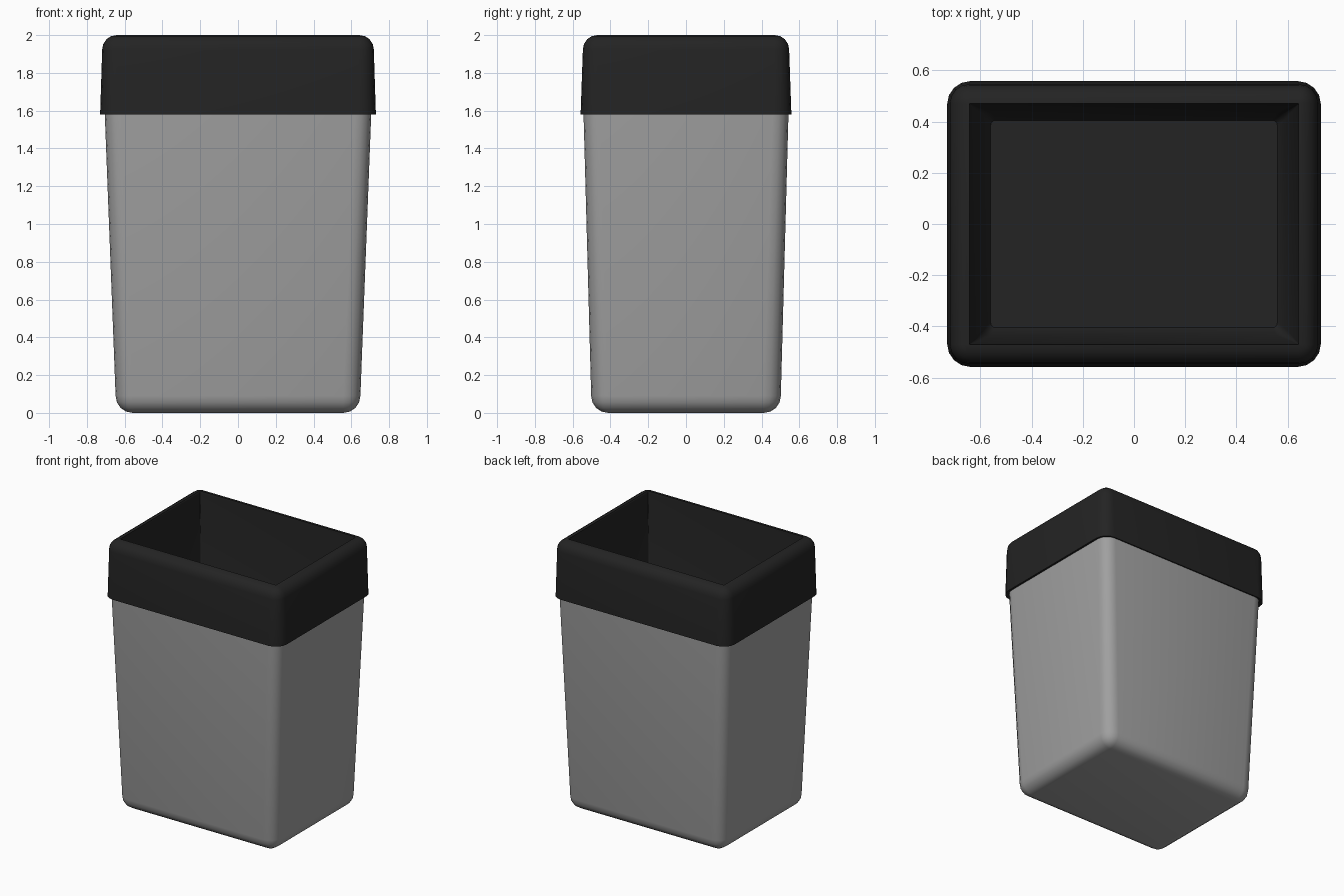
import bpy, bmesh, math

if "Cube" in bpy.data.objects:
    bpy.data.objects.remove(bpy.data.objects["Cube"])


def material(name, value):
    m = bpy.data.materials.new(name)
    m.diffuse_color = (value, value, value, 1)
    m.use_nodes = True
    m.node_tree.nodes["Principled BSDF"].inputs["Base Color"].default_value = m.diffuse_color
    return m


grey = material("grey plastic", 0.35)
black = material("black plastic", 0.017)
SEG = 4  # facets per rounded corner


def ring(bm, hx, hy, r, z):
    """Rounded rectangle with half sizes hx, hy and corner radius r."""
    verts = []
    for k, (sx, sy) in enumerate(((1, 1), (-1, 1), (-1, -1), (1, -1))):
        for i in range(SEG + 1):
            a = math.pi / 2 * (k + i / SEG)
            verts.append(bm.verts.new((sx * (hx - r) + r * math.cos(a),
                                       sy * (hy - r) + r * math.sin(a), z)))
    return verts


def loft(name, rings, mat, cap_start=False, cap_end=False):
    bm = bmesh.new()
    loops = [ring(bm, *r) for r in rings]
    n = len(loops[0])
    for a, b in zip(loops, loops[1:]):
        for i in range(n):
            j = (i + 1) % n
            bm.faces.new((a[i], a[j], b[j], b[i]))
    if cap_start:
        bm.faces.new(loops[0][::-1])
    if cap_end:
        bm.faces.new(loops[-1])
    bmesh.ops.remove_doubles(bm, verts=bm.verts, dist=0.0002)
    me = bpy.data.meshes.new(name)
    bm.to_mesh(me)
    bm.free()
    me.materials.append(mat)
    ob = bpy.data.objects.new(name, me)
    bpy.context.collection.objects.link(ob)
    bpy.context.view_layer.objects.active = ob
    ob.select_set(True)
    bpy.ops.object.shade_smooth_by_angle(angle=math.radians(40))
    ob.select_set(False)
    return ob


def rounding(hx, hy, r, z, up, steps=4):
    """Rings of a quarter-round edge, ending on a flat face at height z."""
    out = []
    for i in range(steps + 1):
        a = math.pi / 2 * i / steps
        d = r * (1 - math.cos(a))
        out.append((hx - d, hy - d, max(r - d, 0.0001),
                    z - up * r * (1 - math.sin(a))))
    return out


# tapered bin body with rounded foot
foot = rounding(0.648, 0.502, 0.09, 0.0, -1)
loft("bin_body", foot[::-1] + [(0.706, 0.543, 0.085, 1.6)], grey, cap_start=True)

# overhanging lid collar with rounded top and black inner lining
top = rounding(0.719, 0.546, 0.076, 2.0, 1)
lid = [(0.69, 0.53, 0.08, 1.60), (0.715, 0.547, 0.085, 1.582),
       (0.73, 0.558, 0.09, 1.58)] + top
lining = [(0.642, 0.469, 0.003, 1.985), (0.588, 0.435, 0.03, 0.12),
          (0.56, 0.405, 0.02, 0.07)]
loft("lid_and_lining", lid + lining, black, cap_end=True)
